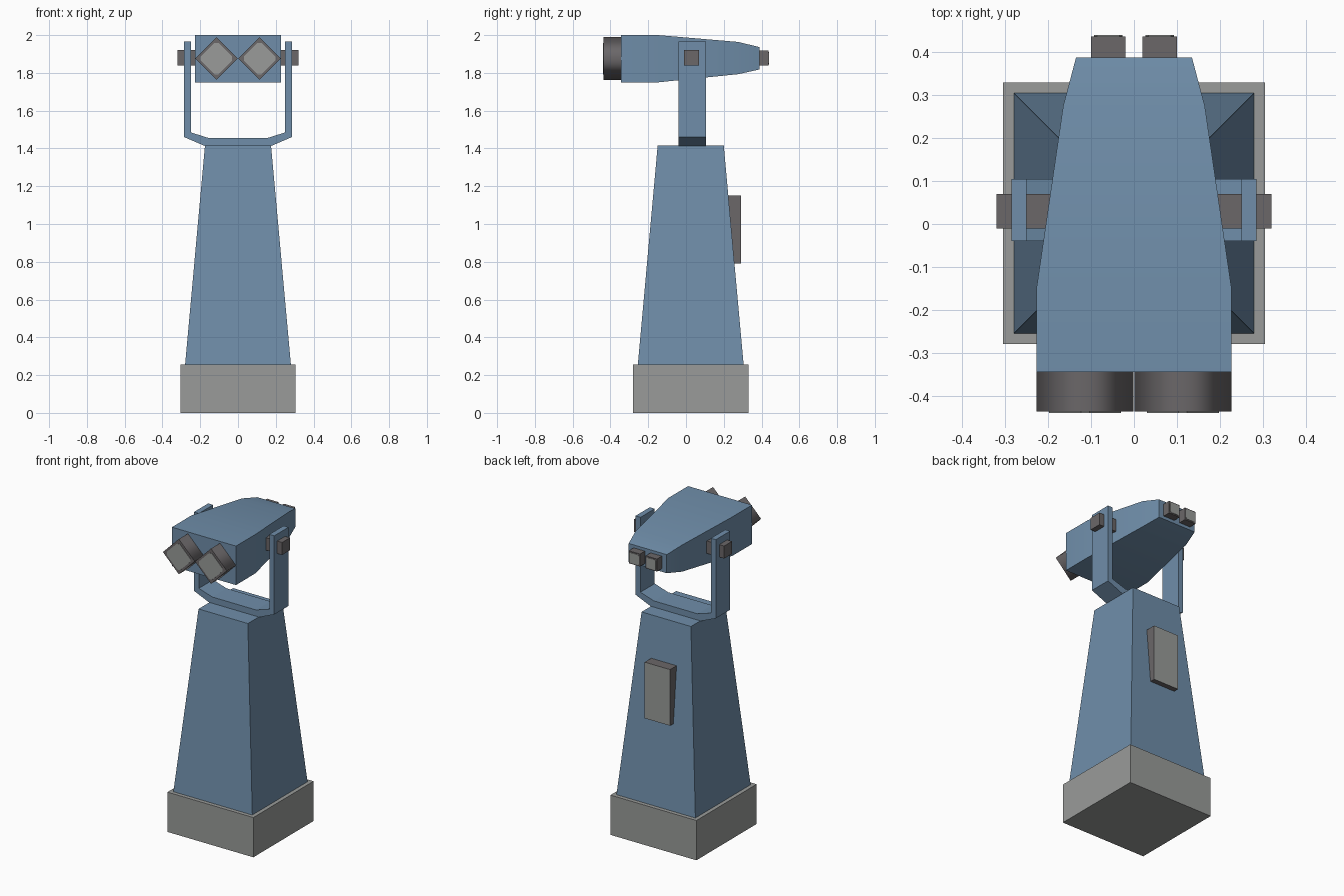
import bpy, bmesh, math

if "Cube" in bpy.data.objects:
    bpy.data.objects.remove(bpy.data.objects["Cube"])


def mat(name, r, g, b):
    m = bpy.data.materials.new(name)
    m.diffuse_color = (r, g, b, 1)
    m.use_nodes = True
    m.node_tree.nodes["Principled BSDF"].inputs["Base Color"].default_value = m.diffuse_color
    return m


BLUE = mat("blue paint", 0.16, 0.27, 0.40)
GREY = mat("light grey", 0.32, 0.33, 0.32)
DARK = mat("dark grey", 0.145, 0.135, 0.14)


def loft(name, rings, mats, smooth=None):
    """Skin a list of equal-length point rings and cap both ends."""
    bm = bmesh.new()
    vr = [[bm.verts.new(p) for p in ring] for ring in rings]
    n = len(vr[0])
    for a, b in zip(vr, vr[1:]):
        for i in range(n):
            j = (i + 1) % n
            bm.faces.new((a[i], a[j], b[j], b[i]))
    bm.faces.new(vr[0])
    bm.faces.new(vr[-1])
    bmesh.ops.recalc_face_normals(bm, faces=bm.faces)
    me = bpy.data.meshes.new(name)
    bm.to_mesh(me)
    bm.free()
    for m in mats:
        me.materials.append(m)
    ob = bpy.data.objects.new(name, me)
    bpy.context.collection.objects.link(ob)
    if smooth:
        bpy.ops.object.select_all(action='DESELECT')
        ob.select_set(True)
        bpy.context.view_layer.objects.active = ob
        bpy.ops.object.shade_smooth_by_angle(angle=math.radians(smooth))
    return ob


def rect_z(x, y0, y1, z):
    return [(-x, y0, z), (x, y0, z), (x, y1, z), (-x, y1, z)]


def rect_y(x0, x1, z0, z1, y):
    return [(x0, y, z0), (x1, y, z0), (x1, y, z1), (x0, y, z1)]


def poly_y(cx, cz, pts, y):
    return [(cx + px, y, cz + pz) for px, pz in pts]


def cut_square(r, c, turn):
    """Square of half-width r with corners cut by c, turned by an angle."""
    k = r - c
    pts = [(r, -k), (r, k), (k, r), (-k, r), (-r, k), (-r, -k), (-k, -r), (k, -r)]
    s, t = math.sin(turn), math.cos(turn)
    return [(x * t - z * s, x * s + z * t) for x, z in pts]


# plinth and tapered pedestal
loft("plinth", [rect_z(0.305, -0.28, 0.33, 0), rect_z(0.305, -0.28, 0.33, 0.255)], [GREY])
loft("pedestal", [rect_z(0.28, -0.255, 0.305, 0.255), rect_z(0.175, -0.15, 0.20, 1.415)], [BLUE])

# coin box on the back, with a lighter face
box = loft("coin_box", [rect_y(-0.09, 0.09, 0.79, 1.15, 0.20),
                        rect_y(-0.09, 0.09, 0.79, 1.15, 0.29)], [DARK, GREY])
for p in box.data.polygons:
    if p.normal.y > 0.9:
        p.material_index = 1

# U-shaped yoke: half outline mirrored
outer = [(0.175, 1.413), (0.285, 1.46), (0.285, 1.965)]
inner = [(0.25, 1.965), (0.25, 1.485), (0.155, 1.455)]
half = outer + inner
prof = half + [(-x, z) for x, z in reversed(half)]
loft("yoke", [poly_y(0, 0, prof, -0.04), poly_y(0, 0, prof, 0.105)], [BLUE])

# viewer housing, tapering towards the eyepieces
stations = [(-0.345, 0.227, 1.75, 2.0), (-0.148, 0.227, 1.75, 2.0),
            (0.275, 0.165, 1.793, 1.964), (0.388, 0.135, 1.818, 1.937)]
loft("viewer_housing", [rect_y(-x, x, a, b, y) for y, x, a, b in stations], [BLUE], 30)

for s, side in ((-1, "left"), (1, "right")):
    # pivot pin through the yoke arm
    pin = [(-0.01, 1.84), (0.07, 1.84), (0.07, 1.92), (-0.01, 1.92)]
    loft(side + "_pivot_pin", [[(s * x, y, z) for y, z in pin] for x in (0.17, 0.32)], [DARK])

    # diamond-shaped front barrel and its lens
    d = 0.113
    diamond = [(d, 0), (0, d), (-d, 0), (0, -d)]
    barrel = loft(side + "_front_barrel", [poly_y(s * 0.114, 1.876, diamond, y)
                                           for y in (-0.32, -0.437)], [DARK], 91)
    for e in barrel.data.edges:      # keep the end caps crisp
        a, b = (barrel.data.vertices[i].co.y for i in e.vertices)
        e.use_edge_sharp = abs(a - b) < 0.001
    lens = cut_square(0.066, 0.014, math.radians(45))
    loft(side + "_front_lens", [poly_y(s * 0.114, 1.876, lens, y)
                                for y in (-0.436, -0.44)], [GREY])

    # square eyepiece and its lens
    loft(side + "_eyepiece", [rect_y(s * 0.06 - 0.04, s * 0.06 + 0.04, 1.838, 1.918, y)
                              for y in (0.36, 0.437)], [DARK])
    loft(side + "_eye_lens", [poly_y(s * 0.06, 1.878, cut_square(0.033, 0.007, 0), y)
                              for y in (0.436, 0.44)], [GREY])
